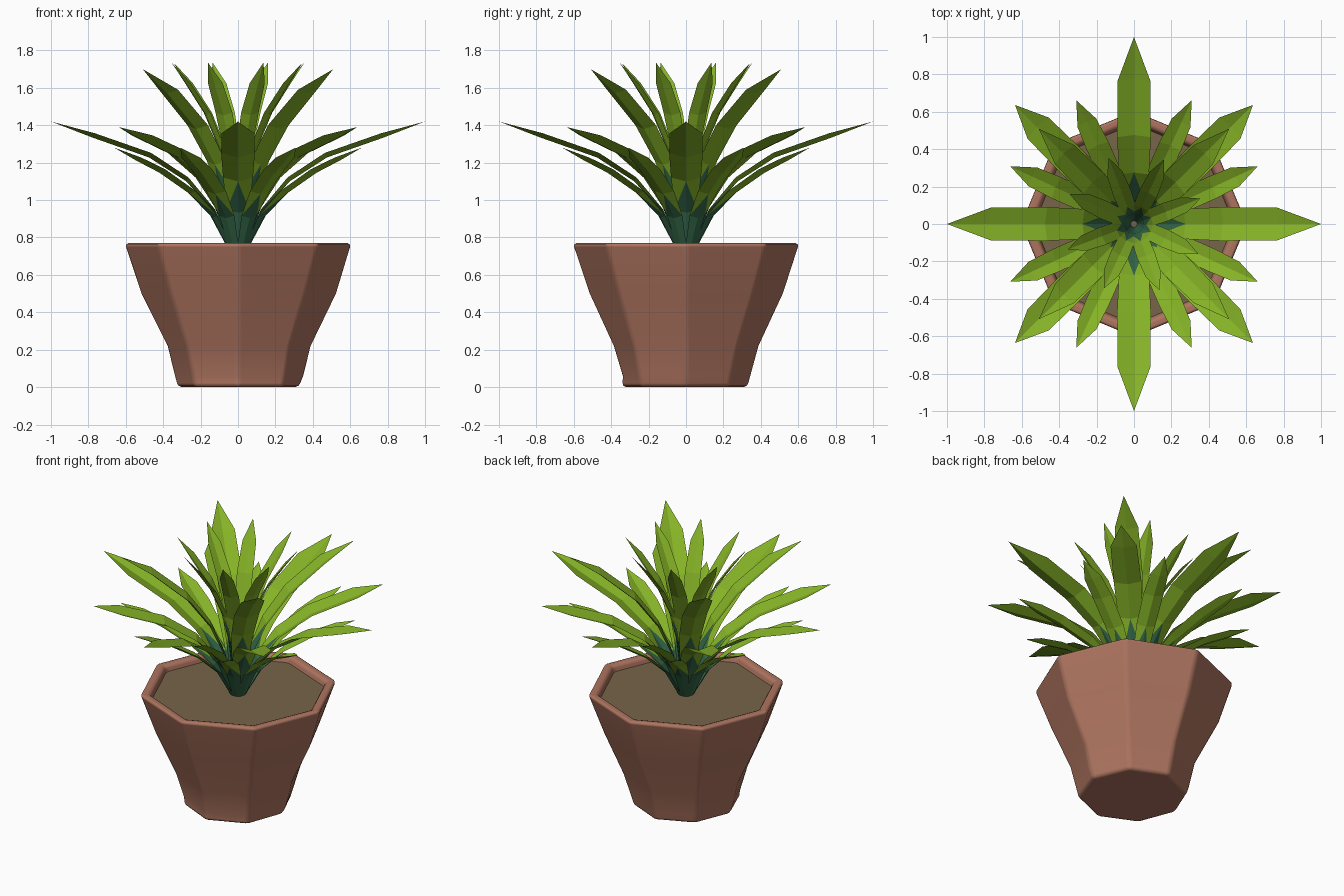
import bpy, math, random

if "Cube" in bpy.data.objects:
    bpy.data.objects.remove(bpy.data.objects["Cube"])
random.seed(4)


def material(name, rgb):
    m = bpy.data.materials.new(name)
    m.diffuse_color = (*rgb, 1)
    m.use_nodes = True
    m.node_tree.nodes["Principled BSDF"].inputs["Base Color"].default_value = m.diffuse_color
    return m


CLAY = material("terracotta", (0.42, 0.175, 0.115))
SOIL = material("soil", (0.185, 0.128, 0.066))
LEAF = material("leaf_green", (0.235, 0.45, 0.02))
BASE = material("dark_leaf_base", (0.035, 0.14, 0.065))


def add_mesh(name, verts, faces, mats):
    me = bpy.data.meshes.new(name)
    me.from_pydata(verts, [], faces)
    for m in mats:
        me.materials.append(m)
    ob = bpy.data.objects.new(name, me)
    bpy.context.collection.objects.link(ob)
    return ob


# Pot: eight-sided hand-carved profile (radius, height, wobble), outside then inside
SIDES = 8
profile = [(0.335, 0.0, 0.012), (0.348, 0.06, 0.01), (0.385, 0.22, 0.012),
           (0.52, 0.5, 0.012), (0.61, 0.77, 0.0), (0.548, 0.77, 0.006), (0.525, 0.70, 0.0)]
verts, faces = [], []
for r, z, wob in profile:
    for i in range(SIDES):
        a = 2 * math.pi * i / SIDES
        rr = r + random.uniform(-wob, wob)
        verts.append((rr * math.cos(a), rr * math.sin(a), z))
for k in range(len(profile) - 1):
    for i in range(SIDES):
        j = (i + 1) % SIDES
        faces.append((k * SIDES + i, k * SIDES + j, (k + 1) * SIDES + j, (k + 1) * SIDES + i))
faces.append(tuple(reversed(range(SIDES))))
pot = add_mesh("pot", verts, faces, [CLAY])
for p in pot.data.polygons:
    p.use_smooth = True
bev = pot.modifiers.new("soft_edges", 'BEVEL')
bev.width = 0.022
bev.segments = 2
bev.limit_method = 'ANGLE'
bev.angle_limit = math.radians(25)
bev.harden_normals = True

# Soil disc
ring = [(0.535 * math.cos(math.pi * i / 4), 0.535 * math.sin(math.pi * i / 4), 0.73)
        for i in range(SIDES)]
add_mesh("soil", ring, [tuple(range(SIDES))], [SOIL])


# Leaf: creased strip along a (radius, height, half width) path, ending in a point
def leaf(name, path, degrees, crease=0.012):
    a = math.radians(degrees)
    c, s = math.cos(a), math.sin(a)

    def put(r, side, z):
        return (r * c - side * s, r * s + side * c, z)

    verts = []
    for r, z, w in path[:-1]:
        k = crease * w / 0.09
        verts += [put(r - k * 0.5, -w, z + k), put(r + k * 0.5, 0, z - k), put(r - k * 0.5, w, z + k)]
    tip = len(verts)
    verts.append(put(path[-1][0], 0, path[-1][1]))
    faces, dark = [], []
    for n in range(len(path) - 2):
        l0, m0, r0, l1, m1, r1 = range(3 * n, 3 * n + 6)
        if n == 1:   # dark base ends in a spike on the midline
            faces += [(l0, m0, m1), (m0, r0, m1), (l0, m1, l1), (r0, r1, m1)]
            dark += [1, 1, 0, 0]
        else:
            faces += [(l0, m0, m1, l1), (m0, r0, r1, m1)]
            dark += [int(n == 0)] * 2
    faces += [(tip - 3, tip - 2, tip), (tip - 2, tip - 1, tip)]
    dark += [0, 0]
    ob = add_mesh(name, verts, faces, [LEAF, BASE])
    ob.data.polygons.foreach_set("material_index", dark)


long_path = [(0.035, 0.72, 0.03), (0.125, 0.94, 0.06), (0.27, 1.11, 0.08),
             (0.47, 1.24, 0.09), (0.77, 1.345, 0.088), (1.0, 1.42, 0)]
diag_path = [(0.035, 0.72, 0.03), (0.12, 0.95, 0.055), (0.25, 1.11, 0.075),
             (0.45, 1.24, 0.085), (0.73, 1.335, 0.08), (0.9, 1.39, 0)]
low_path = [(0.04, 0.72, 0.025), (0.145, 0.91, 0.045), (0.28, 1.04, 0.058),
            (0.46, 1.155, 0.062), (0.60, 1.22, 0.055), (0.73, 1.28, 0)]
high_path = [(0.025, 0.72, 0.03), (0.09, 1.02, 0.055), (0.17, 1.2, 0.07),
             (0.31, 1.39, 0.078), (0.53, 1.58, 0.072), (0.72, 1.70, 0)]
inner_path = [(0.015, 0.72, 0.02), (0.05, 1.08, 0.035), (0.095, 1.27, 0.045),
              (0.18, 1.46, 0.05), (0.29, 1.62, 0.043), (0.38, 1.735, 0)]

# Rosette, four quarter turns
for q in range(4):
    t = 90 * q
    leaf("long_leaf", long_path, t)
    leaf("diagonal_leaf", diag_path, t + 45)
    leaf("upper_leaf", high_path, t + 45)
    for off in (25, 65):
        leaf("low_leaf", low_path, t + off)
    for off in (21, 65):
        leaf("inner_leaf", inner_path, t + off)
